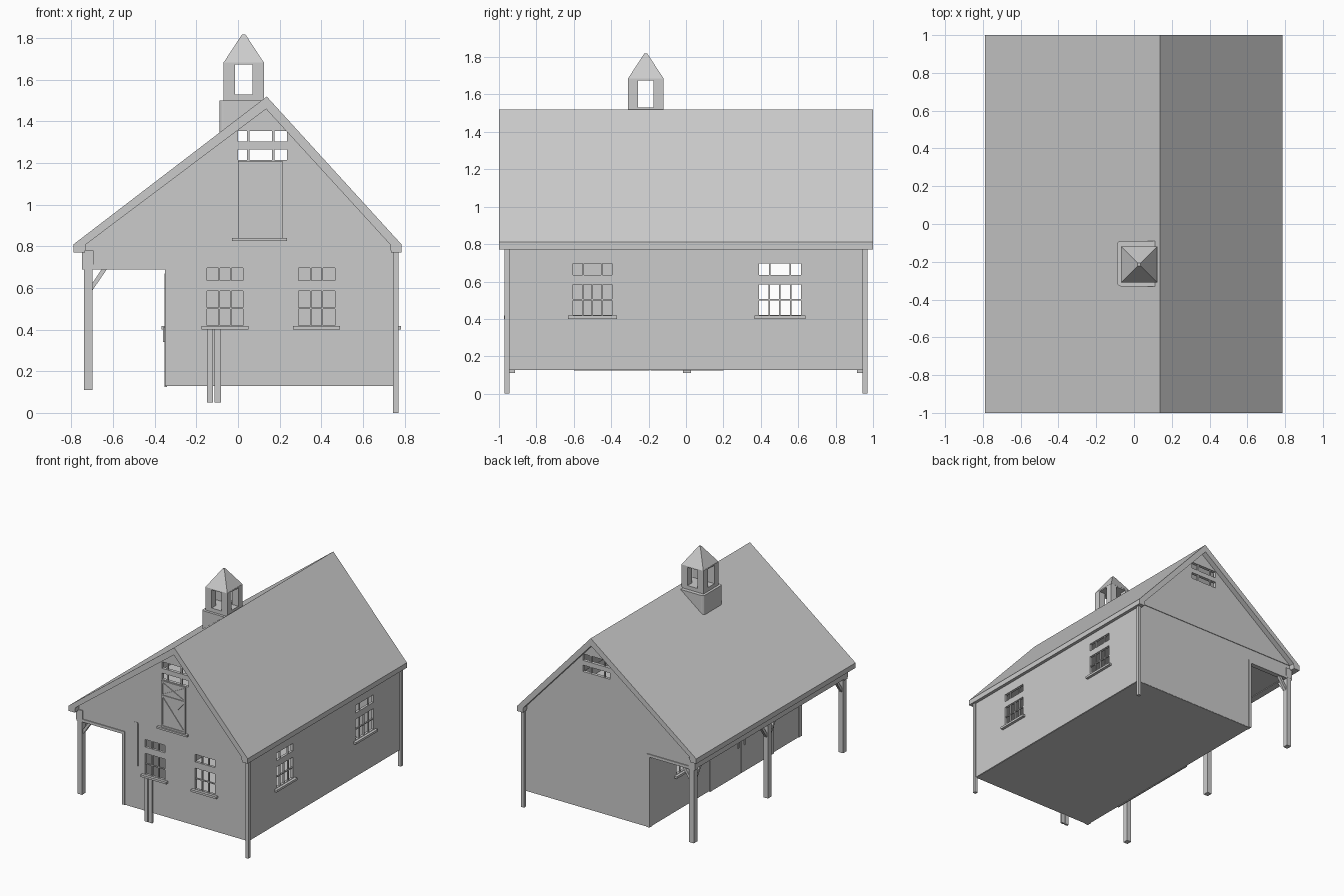
import bpy, bmesh, math
from mathutils import Matrix

cube = bpy.data.objects.get("Cube")
if cube:
    bpy.data.objects.remove(cube, do_unlink=True)

GREY = (0.6, 0.6, 0.6, 1)
mat = bpy.data.materials.new("plain grey")
mat.use_nodes = True
mat.diffuse_color = GREY
mat.node_tree.nodes["Principled BSDF"].inputs["Base Color"].default_value = GREY


def finish(name, bm):
    bmesh.ops.recalc_face_normals(bm, faces=bm.faces)
    mesh = bpy.data.meshes.new(name)
    bm.to_mesh(mesh)
    bm.free()
    mesh.materials.append(mat)
    obj = bpy.data.objects.new(name, mesh)
    bpy.context.scene.collection.objects.link(obj)
    return obj


def add_prism(bm, plane, pts, d0, d1):
    """Extrude a 2D outline along the axis named by plane."""
    place = {"x": lambda u, v, d: (d, u, v),
             "y": lambda u, v, d: (u, d, v),
             "z": lambda u, v, d: (u, v, d)}[plane]
    a = [bm.verts.new(place(u, v, d0)) for u, v in pts]
    b = [bm.verts.new(place(u, v, d1)) for u, v in pts]
    bm.faces.new(a)
    bm.faces.new(b[::-1])
    for i in range(len(a)):
        j = (i + 1) % len(a)
        bm.faces.new((a[i], b[i], b[j], a[j]))


def rect(u0, u1, v0, v1):
    return [(u0, v0), (u1, v0), (u1, v1), (u0, v1)]


def prism(name, plane, pts, d0, d1):
    bm = bmesh.new()
    add_prism(bm, plane, pts, d0, d1)
    return finish(name, bm)


def panel(name, plane, u0, u1, v0, v1, d0, d1):
    return prism(name, plane, rect(u0, u1, v0, v1), d0, d1)


def cut(obj, plane, holes, d0, d1):
    """Cut rectangular openings through a part."""
    bm = bmesh.new()
    for h in holes:
        add_prism(bm, plane, rect(*h), d0, d1)
    cutter = finish("opening_cutter", bm)
    cutter.hide_render = True
    mod = obj.modifiers.new("openings", "BOOLEAN")
    mod.operation, mod.solver, mod.object = "DIFFERENCE", "EXACT", cutter
    bpy.context.view_layer.objects.active = obj
    bpy.ops.object.modifier_apply(modifier=mod.name)
    bpy.data.objects.remove(cutter, do_unlink=True)


def bars(name, plane, hole, d, s, cols, rows, w=0.008):
    """Glazing bars at the given fractions of an opening."""
    u0, u1, v0, v1 = hole
    bm = bmesh.new()
    d0, d1 = d - s * 0.014, d - s * 0.003
    for f in cols:
        u = u0 + f * (u1 - u0)
        add_prism(bm, plane, rect(u - w / 2, u + w / 2, v0, v1), d0, d1)
    for f in rows:
        v = v0 + f * (v1 - v0)
        add_prism(bm, plane, rect(u0, u1, v - w / 2, v + w / 2), d0, d1)
    finish(name, bm)


def window_holes(u0, u1):
    return [(u0, u1, 0.42, 0.585), (u0, u1, 0.635, 0.695)]


def window(name, plane, u0, u1, d, s, cols, top_cols):
    low, high = window_holes(u0, u1)
    bars(name + "_bars", plane, low, d, s, cols, [0.5])
    bars(name + "_transom_bars", plane, high, d, s, top_cols, [])
    panel(name + "_sill", plane, u0 - 0.025, u1 + 0.025, 0.40, 0.417, d - s * 0.005, d + s * 0.022)


THIRDS, QUARTERS, SIDES = [0.34, 0.66], [0.25, 0.5, 0.75], [0.26, 0.74]
FRONT_WINDOWS = [(-0.15, 0.025), (0.29, 0.465)]
SIDE_WINDOWS = [(-0.605, -0.395), (0.39, 0.615)]
VENTS = [(0.0, 0.235, 1.215, 1.265), (0.0, 0.235, 1.303, 1.355)]

# End walls, gables and their trim
lower = [(-0.335, 0.13), (0.75, 0.13), (0.75, 0.81), (-0.74, 0.81), (-0.74, 0.70), (-0.335, 0.70)]
gable = [(-0.73, 0.81), (0.73, 0.81), (0.135, 1.465)]
for end, s in (("front", -1), ("back", 1)):
    wall = prism(end + "_wall", "y", lower, s * 0.932, s * 0.952)
    if s < 0:
        cut(wall, "y", [h for w in FRONT_WINDOWS for h in window_holes(*w)], -1.1, -0.8)
    top = prism(end + "_gable", "y", gable, s * 0.932, s * 0.957)
    cut(top, "y", VENTS, s * 0.8, s * 1.1)
    for v in VENTS:
        bars(end + "_vent_bars", "y", v, s * 0.957, s, [0.21, 0.72], [], 0.011)
    panel(end + "_porch_header", "y", -0.75, -0.325, 0.69, 0.712, s * 0.92, s * 0.959)
    panel(end + "_porch_corner_trim", "y", -0.35, -0.325, 0.13, 0.70, s * 0.92, s * 0.959)
    panel(end + "_corner_post", "y", 0.745, 0.77, 0, 0.78, s * 0.945, s * 0.97)
for i, w in enumerate(FRONT_WINDOWS):
    window("front_window_%d" % (i + 1), "y", *w, -0.952, -1, THIRDS, THIRDS)

# Side walls
wall = panel("left_wall", "x", -0.95, 0.95, 0.13, 0.80, 0.74, 0.76)
cut(wall, "x", [h for w in SIDE_WINDOWS for h in window_holes(*w)], 0.6, 0.9)
for i, w in enumerate(SIDE_WINDOWS):
    window("left_window_%d" % (i + 1), "x", *w, 0.76, 1, QUARTERS, SIDES)
wall = panel("porch_wall", "x", -0.95, 0.95, 0.13, 0.71, -0.345, -0.325)
cut(wall, "x", window_holes(*SIDE_WINDOWS[1]), -0.5, -0.2)
window("porch_window", "x", *SIDE_WINDOWS[1], -0.345, -1, QUARTERS, SIDES)

# Floor and loft floor
panel("floor", "z", -0.34, 0.755, -0.95, 0.95, 0.128, 0.14)
panel("loft_floor", "z", -0.73, 0.745, -0.94, 0.94, 0.705, 0.725)

# Porch doors
for side, y0, y1, hy in (("near", -0.60, -0.195, -0.23), ("far", -0.19, 0.20, -0.15)):
    panel(side + "_porch_door", "x", y0, y1, 0.125, 0.67, -0.352, -0.34)
    panel(side + "_door_handle", "x", hy - 0.006, hy + 0.006, 0.34, 0.41, -0.36, -0.35)

# Porch posts, beam and braces
panel("porch_beam", "y", -0.75, -0.695, 0.70, 0.78, -0.96, 0.96)
for name, y in (("front", -0.937), ("middle", 0.005), ("back", 0.937)):
    panel(name + "_porch_post", "z", -0.74, -0.70, y - 0.022, y + 0.022, 0.11, 0.71)
    brace = [(0.018, 0.585), (0.018, 0.62), (0.075, 0.705), (0.10, 0.705)]
    prism(name + "_cross_brace", "y", [(-0.72 + u, v) for u, v in brace], y - 0.012, y + 0.012)
    for d in (-1, 1):
        if abs(y + d * 0.1) < 0.95:
            prism(name + "_long_brace", "x", [(y + d * u, v) for u, v in brace], -0.732, -0.708)

# Roof with rake edges and eave boxes
roof = [(-0.79, 0.81), (0.138, 1.52), (0.785, 0.81), (0.785, 0.77), (0.735, 0.77),
        (0.73, 0.81), (0.135, 1.46), (-0.73, 0.81), (-0.735, 0.77), (-0.79, 0.77)]
prism("roof", "y", roof, -1, 1)

# Loft door with braced panels
D = -0.957
panel("loft_door", "y", 0.0, 0.213, 0.84, 1.21, D - 0.004, D + 0.005)
panel("loft_door_sill", "y", -0.03, 0.235, 0.825, 0.84, D - 0.022, D + 0.005)
for x0 in (0.0, 0.2):
    panel("loft_door_stile", "y", x0, x0 + 0.013, 0.84, 1.21, D - 0.01, D)
for z in (0.84, 1.083, 1.197):
    panel("loft_door_rail", "y", 0.0, 0.213, z, z + 0.013, D - 0.01, D)
for z0, z1 in ((0.853, 1.083), (1.096, 1.197)):
    for a, b in ((z0, z1), (z1, z0)):
        k = 0.008 if b > a else -0.008
        cross = [(0.013, a), (0.013, a + k), (0.2, b), (0.2, b - k)]
        prism("loft_door_cross", "y", cross, D - 0.009, D)

# Upright boards on the front wall
for x in (-0.15, -0.112):
    panel("front_stake", "y", x, x + 0.03, 0.05, 0.40, -0.962, -0.945)
panel("front_board", "y", -0.25, -0.21, 0.47, 0.815, -0.959, -0.945)

# Cupola base sitting on the roof slope
bm = bmesh.new()
add_prism(bm, "y", [(-0.09, 1.31), (0.12, 1.47), (0.12, 1.5), (-0.09, 1.5)], -0.33, -0.09)
edges = [e for e in bm.edges if all(v.co.x < -0.08 for v in e.verts)
         and abs(e.verts[0].co.y - e.verts[1].co.y) < 0.01]
bmesh.ops.bevel(bm, geom=edges, offset=0.02, segments=3, affect="EDGES", profile=0.5)
finish("cupola_base", bm)

# Open cupola tower
tower = panel("cupola_tower", "z", -0.07, 0.125, -0.31, -0.12, 1.495, 1.685)
cut(tower, "y", [(-0.015, 0.07, 1.53, 1.675)], -0.5, 0.1)
cut(tower, "x", [(-0.257, -0.175, 1.53, 1.675)], -0.3, 0.3)

# Cupola pyramid roof
bm = bmesh.new()
bmesh.ops.create_cone(bm, cap_ends=True, segments=4, radius1=0.096 * math.sqrt(2),
                      radius2=0.011, depth=0.135,
                      matrix=Matrix.Translation((0.0275, -0.215, 1.7515)) @ Matrix.Rotation(math.pi / 4, 4, "Z"))
finish("cupola_roof", bm)
